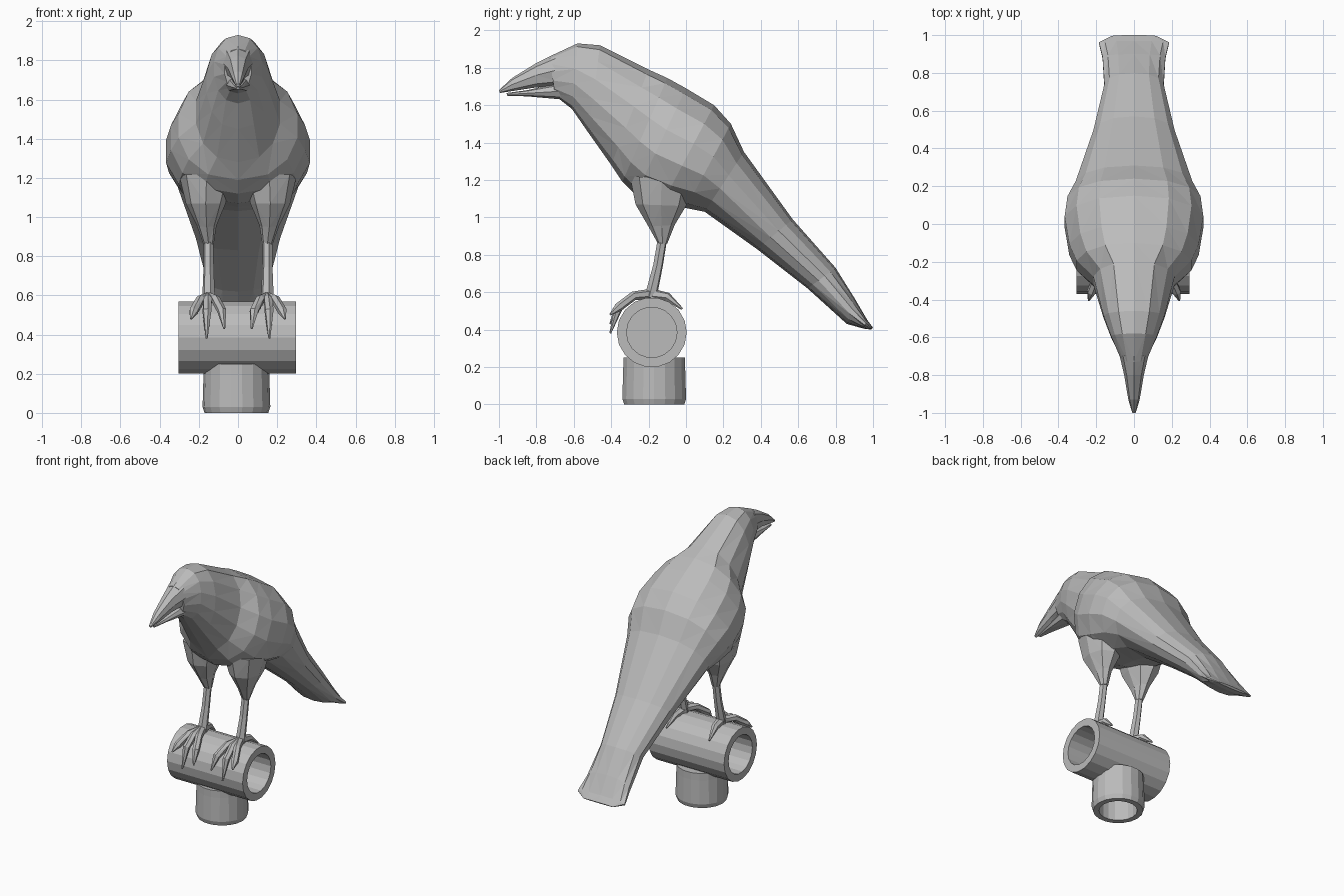
import bpy, bmesh, math
from mathutils import Vector

cube = bpy.data.objects.get("Cube")
if cube:
    bpy.data.objects.remove(cube, do_unlink=True)

grey = bpy.data.materials.new("plain_grey")
grey.use_nodes = True
colour = (0.5, 0.5, 0.5, 1)
grey.diffuse_color = colour
grey.node_tree.nodes["Principled BSDF"].inputs["Base Color"].default_value = colour


def loft(name, rings):
    """Skin a list of equal point rings and cap both ends."""
    bm = bmesh.new()
    loops = [[bm.verts.new(p) for p in ring] for ring in rings]
    n = len(loops[0])
    for a, b in zip(loops, loops[1:]):
        for i in range(n):
            j = (i + 1) % n
            bm.faces.new((a[i], a[j], b[j], b[i]))
    bm.faces.new(loops[0])
    bm.faces.new(loops[-1])
    bmesh.ops.triangulate(bm, faces=bm.faces[:])
    bmesh.ops.recalc_face_normals(bm, faces=bm.faces[:])
    mesh = bpy.data.meshes.new(name)
    bm.to_mesh(mesh)
    bm.free()
    mesh.materials.append(grey)
    obj = bpy.data.objects.new(name, mesh)
    bpy.context.collection.objects.link(obj)
    return obj


def section(top, bottom, width, x=0, sides=14, power=0.85):
    """Rounded ring spanning a top and a bottom (y, z) point."""
    ring = []
    for i in range(sides):
        t = math.tau * i / sides
        s, c = math.sin(t), math.cos(t)
        f = (1 + c) / 2
        px = x + width * math.copysign(abs(s) ** power, s)
        ring.append((px, bottom[0] + (top[0] - bottom[0]) * f,
                     bottom[1] + (top[1] - bottom[1]) * f))
    return ring


def limb(name, points, radii, sides=6):
    """Tapering tube along a path."""
    pts = [Vector(p) for p in points]
    rings = []
    for i, (p, r) in enumerate(zip(pts, radii)):
        d = (pts[min(i + 1, len(pts) - 1)] - pts[max(i - 1, 0)]).normalized()
        u = d.cross(Vector((0.9, 0.3, 0.1))).normalized()
        v = d.cross(u)
        rings.append([p + r * (u * math.cos(math.tau * k / sides) +
                               v * math.sin(math.tau * k / sides)) for k in range(sides)])
    return loft(name, rings)


# Body from brow to tail
body = [
    ((-0.73, 1.86), (-0.70, 1.65), 0.07),
    ((-0.58, 1.93), (-0.61, 1.58), 0.125),
    ((-0.46, 1.92), (-0.52, 1.45), 0.165),
    ((-0.20, 1.79), (-0.40, 1.28), 0.22),
    ((-0.10, 1.745), (-0.34, 1.19), 0.31),
    ((0.00, 1.69), (-0.27, 1.12), 0.35),
    ((0.15, 1.60), (-0.13, 1.07), 0.375),
    ((0.24, 1.50), (0.00, 1.05), 0.36),
    ((0.31, 1.35), (0.10, 1.03), 0.315),
    ((0.57, 0.99), (0.38, 0.83), 0.22),
    ((0.80, 0.73), (0.65, 0.62), 0.16),
    ((0.90, 0.57), (0.86, 0.43), 0.17),
    ((0.97, 0.45), (0.95, 0.405), 0.19),
    ((1.00, 0.41), (0.99, 0.40), 0.12),
]
loft("body", [section(*s) for s in body])

# Two halves of the beak with a narrow gap
upper = [
    ((-1.00, 1.68), (-0.995, 1.665), 0.01),
    ((-0.93, 1.745), (-0.93, 1.675), 0.03),
    ((-0.80, 1.825), (-0.80, 1.695), 0.052),
    ((-0.70, 1.875), (-0.68, 1.70), 0.078),
]
lower = [
    ((-0.96, 1.665), (-0.955, 1.65), 0.01),
    ((-0.85, 1.68), (-0.85, 1.647), 0.03),
    ((-0.67, 1.72), (-0.66, 1.63), 0.065),
]
loft("upper_beak", [section(*s, sides=8) for s in upper])
loft("lower_beak", [section(*s, sides=8) for s in lower])

# Legs and feet on both sides
for side, label in ((1, "left"), (-1, "right")):
    thigh = [
        ((0.04, 1.20), (-0.30, 1.22), 0.14, 0.16),
        ((0.00, 1.06), (-0.27, 1.07), 0.10, 0.165),
        ((-0.06, 0.96), (-0.20, 0.95), 0.05, 0.16),
        ((-0.10, 0.86), (-0.15, 0.86), 0.026, 0.15),
    ]
    loft(label + "_thigh", [section(a, b, w, side * x, 8) for a, b, w, x in thigh])
    limb(label + "_shin", [(side * 0.15, -0.125, 0.89), (side * 0.15, -0.15, 0.74),
                           (side * 0.15, -0.19, 0.57)], (0.026, 0.027, 0.034))
    for spread, drop in ((-0.08, 0.43), (0.01, 0.38), (0.09, 0.48)):
        limb(label + "_front_toe",
             [(side * 0.15, -0.19, 0.59),
              (side * (0.15 + spread * 0.45), -0.28, 0.58),
              (side * (0.15 + spread * 0.85), -0.36, 0.52),
              (side * (0.15 + spread), -0.405, drop)],
             (0.028, 0.024, 0.024, 0.005))
    limb(label + "_back_toe",
         [(side * 0.15, -0.19, 0.59), (side * 0.16, -0.10, 0.575),
          (side * 0.17, -0.02, 0.51)], (0.03, 0.024, 0.006))


# Hollow pipe joint the bird stands on
def circle(axis, along, radius, sides=18):
    ring = []
    for i in range(sides):
        a, b = (radius * math.cos(math.tau * i / sides),
                radius * math.sin(math.tau * i / sides))
        if axis == "x":
            ring.append((along, -0.183 + a, 0.385 + b))
        else:
            ring.append((-0.008 + a, -0.17 + b, along))
    return ring


loft("cross_pipe", [circle("x", x, r) for x, r in (
    (-0.03, 0.135), (-0.305, 0.135), (-0.305, 0.187),
    (0.295, 0.187), (0.295, 0.135), (0.03, 0.135))])
loft("stem_pipe", [circle("z", z, r) for z, r in (
    (0.22, 0.125), (0.0, 0.125), (0.0, 0.163), (0.03, 0.173),
    (0.20, 0.168), (0.25, 0.168))])
